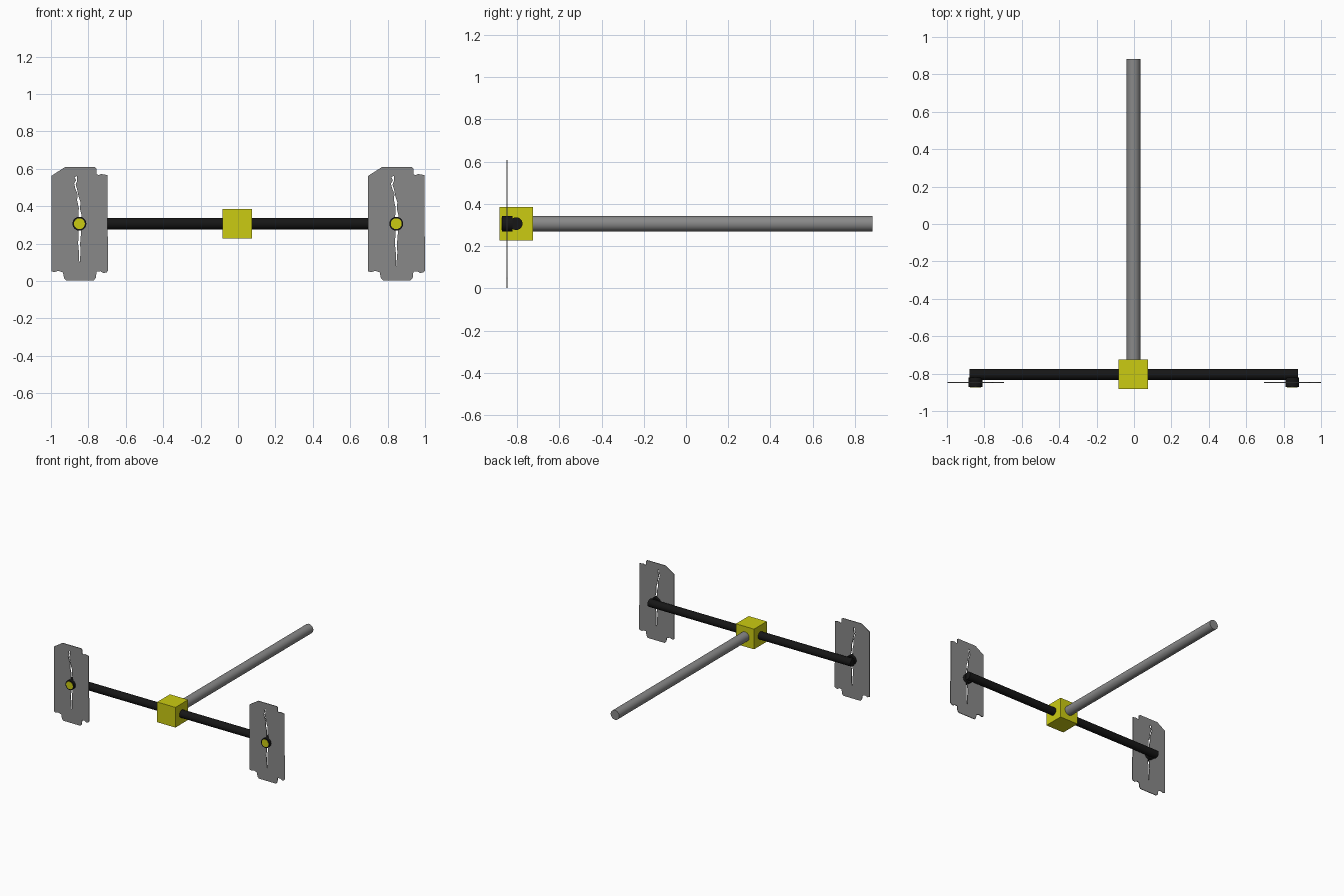
import bpy
import math

if "Cube" in bpy.data.objects:
    bpy.data.objects.remove(bpy.data.objects["Cube"])

Z = 0.306      # height of all axes
Y = -0.804     # centre of crossbar and hub


def material(name, rgb):
    m = bpy.data.materials.new(name)
    m.diffuse_color = (*rgb, 1)
    m.use_nodes = True
    m.node_tree.nodes["Principled BSDF"].inputs["Base Color"].default_value = m.diffuse_color
    return m


black = material("black", (0.008, 0.008, 0.008))
yellow = material("yellow", (0.6, 0.6, 0.006))
steel = material("steel", (0.25, 0.25, 0.25))


def finish(name, mat):
    ob = bpy.context.object
    ob.name = name
    ob.data.materials.append(mat)
    return ob


def rod(name, axis, start, end, radius, center, mat):
    """Cylinder along x or y from start to end; center gives the other position."""
    mid = (start + end) / 2
    loc, rot = ((mid, center, Z), (0, math.pi / 2, 0)) if axis == "x" else \
               ((center, mid, Z), (math.pi / 2, 0, 0))
    bpy.ops.mesh.primitive_cylinder_add(vertices=32, radius=radius,
                                        depth=end - start, location=loc, rotation=rot)
    bpy.ops.object.shade_smooth_by_angle()
    return finish(name, mat)


# Blade outline and ragged centre slot, as (x from blade centre, z)
OUTLINE = [(-.150, .562), (-.078, .608), (.084, .608), (.092, .600), (.092, .570),
           (.104, .566), (.116, .572), (.150, .566), (.150, .240), (.154, .235),
           (.154, .056), (.146, .046), (.128, .042), (.112, .052), (.092, .050),
           (.088, .016), (.076, .002), (-.070, .002), (-.082, .014), (-.088, .046),
           (-.112, .054), (-.135, .047), (-.150, .052)]
SLOT = [(-.026, .555), (-.012, .562), (-.012, .535), (-.020, .515), (-.012, .490),
        (-.004, .450), (.006, .420), (.003, .385), (.012, .350), (.009, .260),
        (.004, .200), (.006, .150), (.000, .078), (-.002, .150), (-.007, .200),
        (-.004, .250), (-.006, .340), (-.003, .390), (-.012, .430), (-.010, .465),
        (-.022, .495), (-.028, .520), (-.018, .538)]


def blade(name, x):
    cu = bpy.data.curves.new(name, "CURVE")
    cu.dimensions = "2D"
    cu.fill_mode = "BOTH"
    cu.extrude = 0.0025
    for pts in (OUTLINE, SLOT):
        sp = cu.splines.new("POLY")
        sp.points.add(len(pts) - 1)
        for p, (px, pz) in zip(sp.points, pts):
            p.co = (px, pz, 0, 1)
        sp.use_cyclic_u = True
    ob = bpy.data.objects.new(name, cu)
    ob.location = (x, -0.847, 0)
    ob.rotation_euler = (math.pi / 2, 0, 0)
    bpy.context.collection.objects.link(ob)
    bpy.ops.object.select_all(action="DESELECT")
    bpy.context.view_layer.objects.active = ob
    ob.select_set(True)
    bpy.ops.object.convert(target="MESH")
    finish(name, steel)


# Handle and crossbar
rod("handle", "y", Y, 0.883, 0.037, -0.003, steel)
rod("crossbar", "x", -0.88, 0.876, 0.03, Y, black)

# Central hub
bpy.ops.mesh.primitive_cube_add(size=0.158, location=(-0.003, Y, Z))
finish("hub", yellow)

# Blades with their fixing pins and yellow caps
for side, x in (("left", -0.848), ("right", 0.846)):
    blade(side + "_blade", x)
    rod(side + "_pin", "y", -0.871, -0.822, 0.037, x, black)
    rod(side + "_pin_cap", "y", -0.873, -0.862, 0.029, x, yellow)
